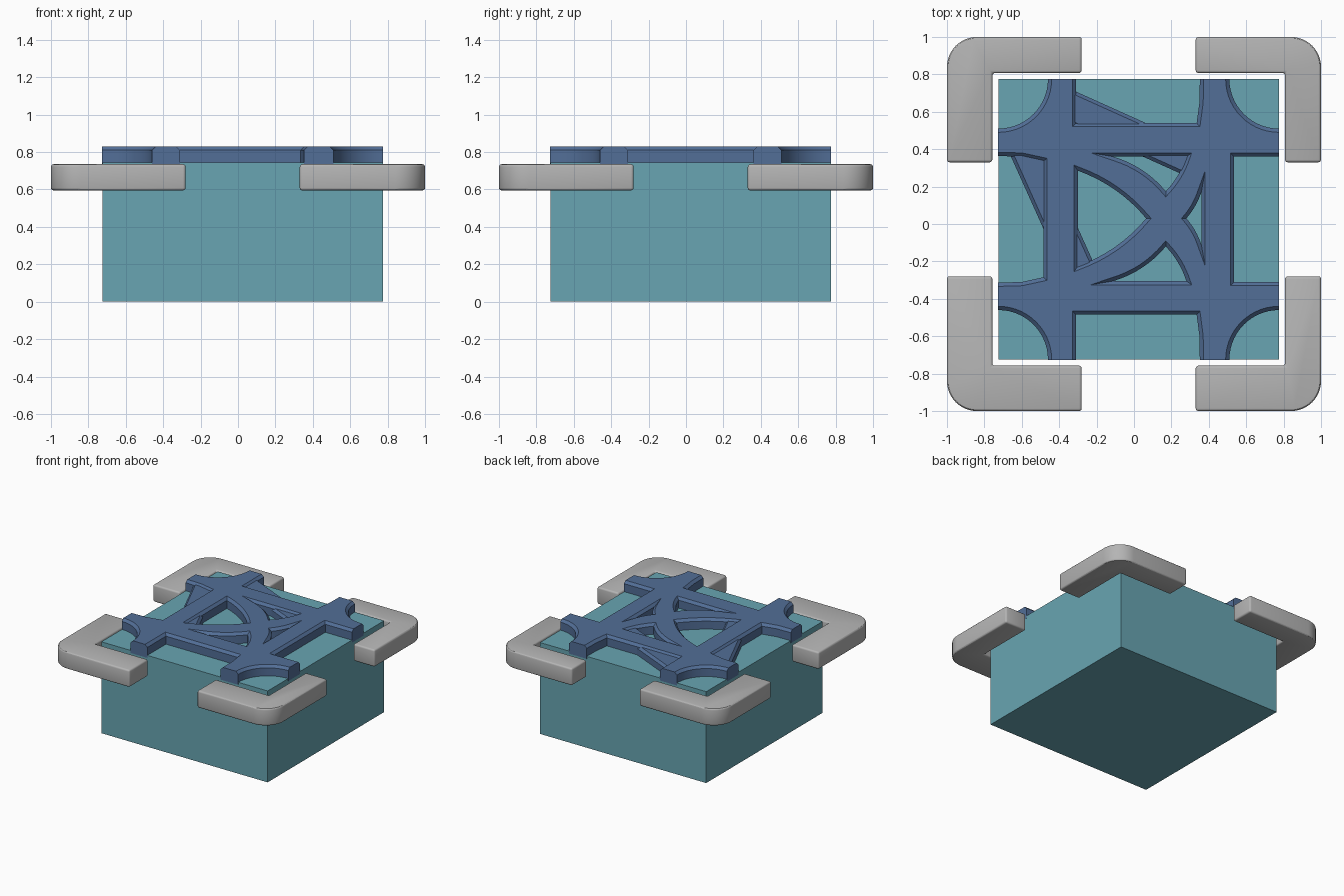
import bpy, bmesh, math
from mathutils import Vector

if "Cube" in bpy.data.objects:
    bpy.data.objects.remove(bpy.data.objects["Cube"])

C = 0.025          # centre of the block in x and y
HALF = 0.75        # half width of the block


def material(name, rgb):
    m = bpy.data.materials.new(name)
    m.diffuse_color = (*rgb, 1)
    m.use_nodes = True
    m.node_tree.nodes["Principled BSDF"].inputs["Base Color"].default_value = m.diffuse_color
    return m


TEAL = material("teal", (0.138, 0.375, 0.445))
BLUE = material("slate blue", (0.085, 0.157, 0.31))
GREY = material("light grey", (0.46, 0.46, 0.46))


def finish(bm, name, mat, smooth=True):
    bmesh.ops.recalc_face_normals(bm, faces=bm.faces)
    me = bpy.data.meshes.new(name)
    bm.to_mesh(me)
    bm.free()
    me.materials.append(mat)
    ob = bpy.data.objects.new(name, me)
    bpy.context.collection.objects.link(ob)
    if smooth:
        bpy.ops.object.select_all(action='DESELECT')
        ob.select_set(True)
        bpy.context.view_layer.objects.active = ob
        bpy.ops.object.shade_smooth_by_angle(angle=math.radians(30))
    return ob


def oriented(pts, ccw):
    area = sum(a[0] * b[1] - b[0] * a[1] for a, b in zip(pts, pts[1:] + pts[:1]))
    return pts if (area > 0) == ccw else pts[::-1]


def inset(pts, w):
    """Shift a closed outline to its left by w, with mitred corners."""
    out = []
    for i, p in enumerate(pts):
        p = Vector(p)
        d1 = (p - Vector(pts[i - 1])).normalized()
        d2 = (Vector(pts[(i + 1) % len(pts)]) - p).normalized()
        n1, n2 = Vector((-d1.y, d1.x)), Vector((-d2.y, d2.x))
        out.append(p + (n1 + n2) * (w / (1 + n1.dot(n2))))
    return out


def plate(outer, holes, z0, z1, w, h):
    """Flat plate with holes and a chamfered top edge."""
    bm = bmesh.new()
    caps = ([], [])
    for loop in [oriented(outer, True)] + [oriented(p, False) for p in holes]:
        layers = [(loop, z0), (loop, z1 - h), (inset(loop, w), z1)]
        rings = [[bm.verts.new((p[0], p[1], z)) for p in l] for l, z in layers]
        n = len(loop)
        for a, b in zip(rings, rings[1:]):
            for i in range(n):
                j = (i + 1) % n
                bm.faces.new((a[i], a[j], b[j], b[i]))
        for cap, r in zip(caps, (rings[0], rings[-1])):
            cap += [bm.edges.get((r[i], r[(i + 1) % n])) for i in range(n)]
    for cap, nz in zip(caps, (-1, 1)):
        bmesh.ops.triangle_fill(bm, edges=cap, use_beauty=True, normal=(0, 0, nz))
    return bm


def bow(a, b, k, n=8):
    """Points from a up to (not including) b, bowed to the right by k."""
    a, b = Vector(a), Vector(b)
    d = (b - a).normalized()
    side = Vector((d.y, -d.x))
    return [tuple(a.lerp(b, i / n) + side * k * 4 * (i / n) * (1 - i / n)) for i in range(n)]


# Block
bm = bmesh.new()
bmesh.ops.create_cube(bm, size=1)
for v in bm.verts:
    v.co = (C + v.co.x * 2 * HALF, C + v.co.y * 2 * HALF, (v.co.z + 0.5) * 0.745)
finish(bm, "block", TEAL, False)


# Lattice outline: four bays joined by quarter-round corner cut-outs
def corner(cx, cy, start, r=0.265, n=14):
    return [(cx + r * math.cos(math.radians(start + 90 * i / n)),
             cy + r * math.sin(math.radians(start + 90 * i / n))) for i in range(n + 1)][::-1]


LO, HI, FAR = C - HALF, C + HALF, 0.95
outer = []
# bottom left corner, bottom bay
outer += [(-FAR, LO + 0.265)] + corner(LO, LO, 0) + [(LO + 0.265, -FAR)]
outer += [(-0.31, -FAR), (-0.31, -0.485), (0.335, -0.485), (0.35, -0.6), (0.355, -FAR)]
# bottom right corner, right bay
outer += [(HI - 0.265, -FAR)] + corner(HI, LO, 90) + [(FAR, LO + 0.265)]
outer += [(FAR, -0.31), (0.535, -0.31), (0.535, 0.36), (FAR, 0.36)]
# top right corner, top bay
outer += [(FAR, HI - 0.265)] + corner(HI, HI, 180) + [(HI - 0.265, FAR)]
outer += [(0.355, FAR), (0.35, 0.65), (0.335, 0.54), (-0.31, 0.54), (-0.31, FAR)]
# top left corner, left bay
outer += [(LO + 0.265, FAR)] + corner(LO, HI, 270) + [(-FAR, HI - 0.265)]
outer += [(-FAR, 0.37), (-0.6, 0.36), (-0.485, 0.335), (-0.485, -0.285), (-0.6, -0.31), (-FAR, -0.32)]

# Lattice windows around the crossing ribs
MY = 0.03
left_win = (bow((-0.30, -0.225), (0.065, MY), 0.03) + bow((0.065, MY), (-0.30, 0.285), 0.03))
left_win.append((-0.30, 0.285))
top_win = (bow((-0.11, 0.36), (0.17, 0.175), -0.025) + bow((0.17, 0.175), (0.28, 0.36), 0.012))
top_win.append((0.28, 0.36))
low_win = [(x, 2 * MY - y - 0.005) for x, y in top_win]
right_win = (bow((0.36, 0.17), (0.28, MY), -0.008) + bow((0.28, MY), (0.36, -0.11), -0.008))
right_win.append((0.36, -0.11))

bm = plate(outer, [left_win, top_win, low_win, right_win], 0.725, 0.83, 0.02, 0.02)

# Trim the arms flush with the block sides
for n in ((1, 0, 0), (-1, 0, 0), (0, 1, 0), (0, -1, 0)):
    n = Vector(n)
    bmesh.ops.bisect_plane(bm, geom=bm.verts[:] + bm.edges[:] + bm.faces[:],
                           plane_co=Vector((C, C, 0)) + n * (HALF + 0.001),
                           plane_no=n, clear_outer=True)
    bmesh.ops.holes_fill(bm, edges=[e for e in bm.edges if e.is_boundary], sides=0)
finish(bm, "lattice", BLUE)

# Two lower braces, mirrored across the diagonal
a, b = Vector((-0.36, 0.637)), Vector((0.44, 0.277))
d = (b - a).normalized()
s = Vector((-d.y, d.x)) * 0.085
brace = [tuple(p) for p in (a - s, b - s, b + s, a + s)]
for name, pts in (("brace_right", brace),
                  ("brace_front", [(2 * C - y, 2 * C - x) for x, y in brace])):
    finish(plate(pts, [], 0.735, 0.815, 0.018, 0.018), name, BLUE)

# Corner brackets
for sx, sy, name in ((-1, -1, "front_left"), (1, -1, "front_right"),
                     (-1, 1, "back_left"), (1, 1, "back_right")):
    R = 0.16
    ix, iy = C + 0.7825 * sx, C + 0.7825 * sy
    ex, ey = C + 0.305 * sx, C + 0.305 * sy
    pts = [(ex, iy), (ex, sy)]
    for i in range(13):
        t = math.pi / 2 * i / 12
        pts.append((sx * (1 - R + R * math.sin(t)), sy * (1 - R + R * math.cos(t))))
    pts += [(sx, ey), (ix, ey), (ix, iy)]
    bm = bmesh.new()
    face = bm.faces.new([bm.verts.new((x, y, 0.595)) for x, y in pts])
    ext = bmesh.ops.extrude_face_region(bm, geom=[face])
    for v in ext["geom"]:
        if isinstance(v, bmesh.types.BMVert):
            v.co.z = 0.735
    if not face.is_valid or len(bm.faces) < len(pts) + 2:
        bm.faces.new([v for v in bm.verts if v.co.z < 0.6])
    bmesh.ops.recalc_face_normals(bm, faces=bm.faces)
    edges = [e for e in bm.edges if e.calc_face_angle(0) > math.radians(30)]
    bmesh.ops.bevel(bm, geom=edges, offset=0.014, segments=3, profile=0.5, affect='EDGES')
    finish(bm, "bracket_" + name, GREY)
